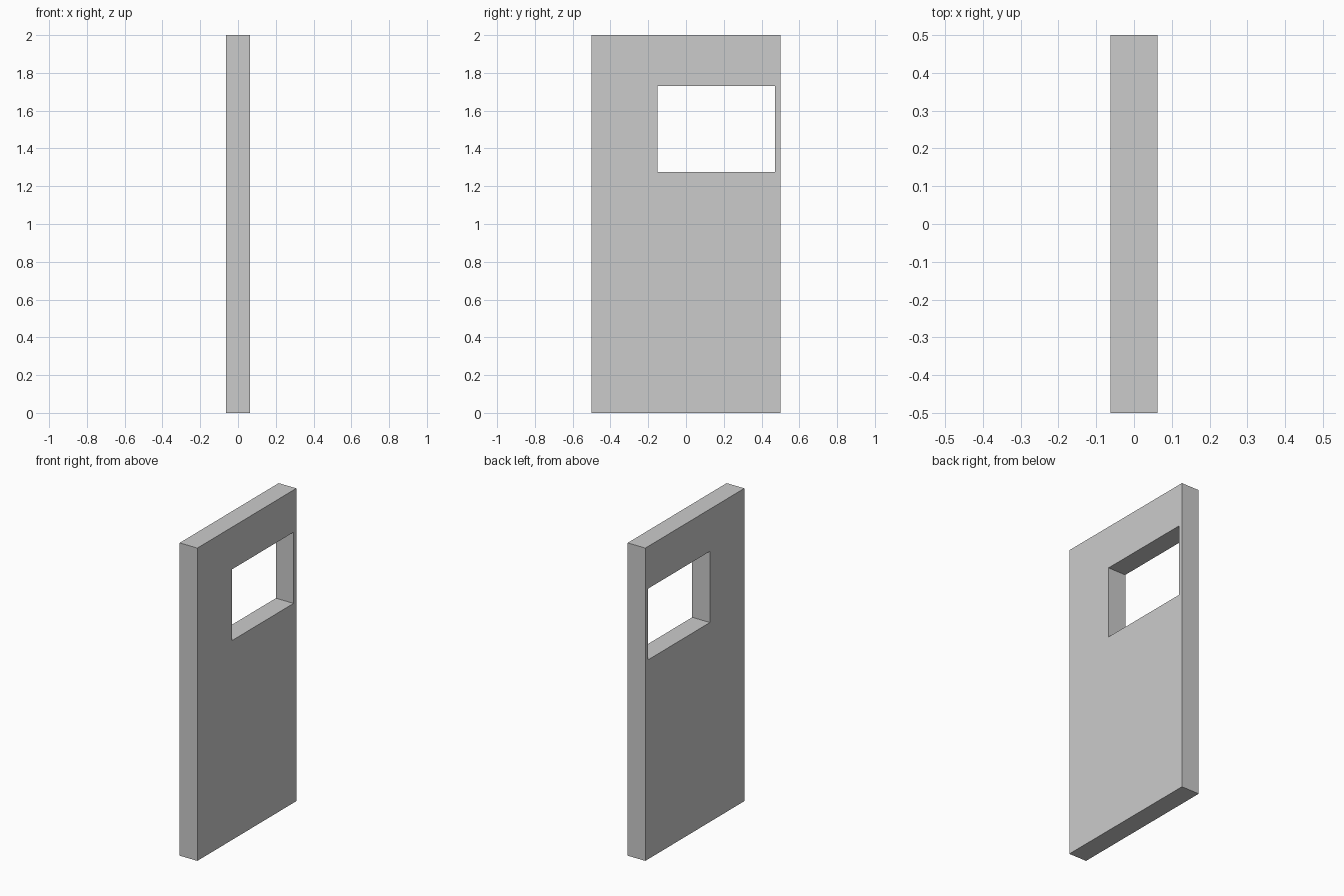
import bpy, bmesh

if "Cube" in bpy.data.objects:
    bpy.data.objects.remove(bpy.data.objects["Cube"])

HALF_THICKNESS = 0.0625


def rectangle(bm, y0, y1, z0, z1):
    corners = [(y0, z0), (y1, z0), (y1, z1), (y0, z1)]
    return [bm.verts.new((-HALF_THICKNESS, y, z)) for y, z in corners]


# Door panel: frame of four quads around the window opening
bm = bmesh.new()
outer = rectangle(bm, -0.5, 0.5, 0.0, 2.0)
inner = rectangle(bm, -0.152, 0.472, 1.275, 1.73)
faces = []
for i in range(4):
    j = (i + 1) % 4
    faces.append(bm.faces.new((outer[i], outer[j], inner[j], inner[i])))

# Give the panel its thickness
result = bmesh.ops.extrude_face_region(bm, geom=faces, use_keep_orig=True)
moved = [g for g in result["geom"] if isinstance(g, bmesh.types.BMVert)]
bmesh.ops.translate(bm, verts=moved, vec=(2 * HALF_THICKNESS, 0, 0))
bmesh.ops.recalc_face_normals(bm, faces=bm.faces[:])

mesh = bpy.data.meshes.new("door_panel")
bm.to_mesh(mesh)
bm.free()
door = bpy.data.objects.new("door_panel", mesh)
bpy.context.collection.objects.link(door)
